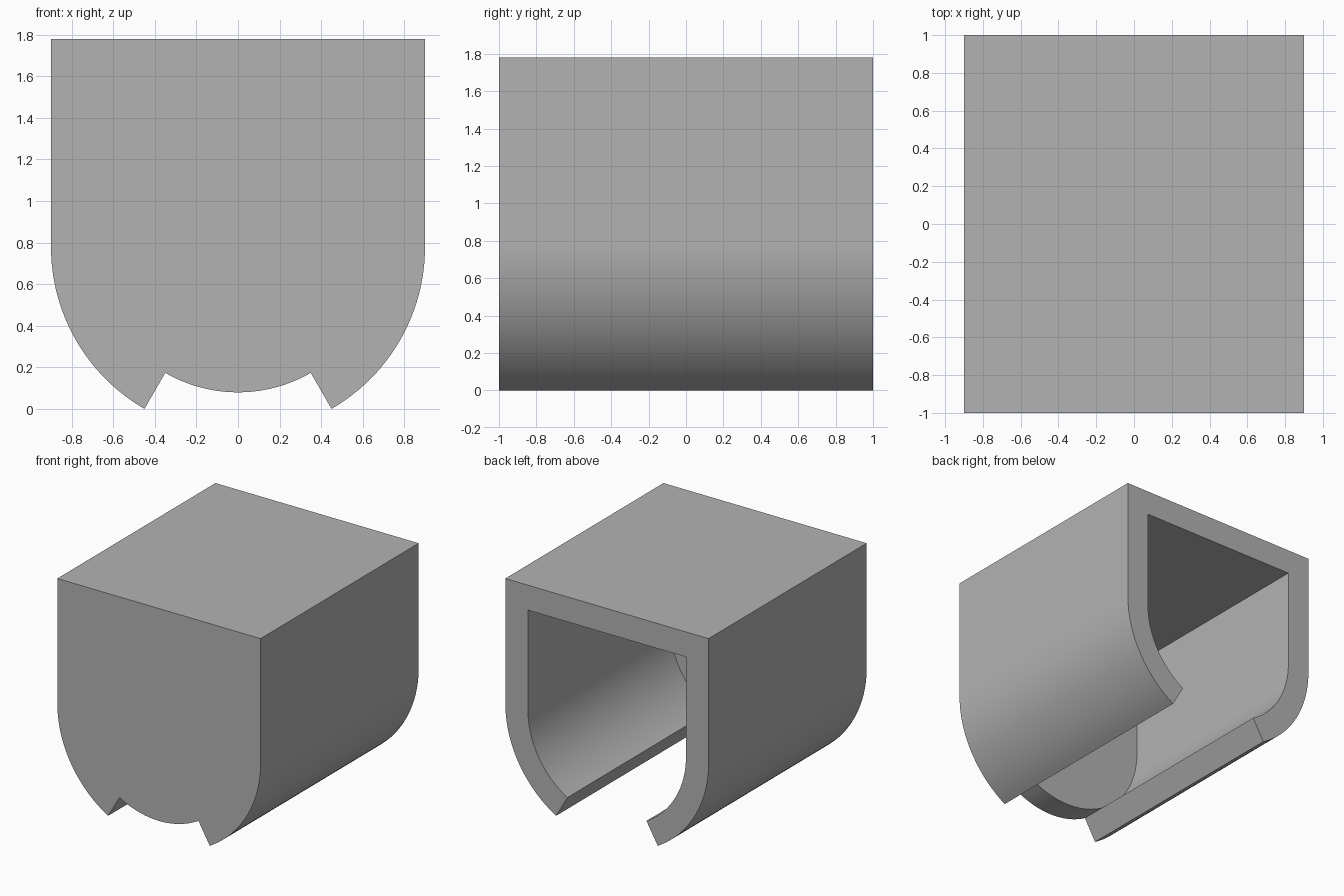
import bpy, bmesh, math

cube = bpy.data.objects.get("Cube")
if cube:
    bpy.data.objects.remove(cube, do_unlink=True)

OUTER, WALL, STRAIGHT = 0.9, 0.2, 1.0
INNER = OUTER - WALL
AXIS_Z = OUTER * math.cos(math.radians(30))   # height of the arc centre
FRONT, PLATE, BACK = -1.0, -1.0 + WALL, 1.0
STEPS = 24


def arc(radius, start, end):
    """Points from start to end degrees, measured from straight down."""
    angles = [math.radians(start + (end - start) * i / STEPS) for i in range(STEPS + 1)]
    return [(radius * math.sin(a), AXIS_Z - radius * math.cos(a)) for a in angles]


def wall_line(radius, top):
    """Open outline: right lip, up, across the roof and down to the other lip."""
    return arc(radius, 30, 90) + [(radius, top), (-radius, top)] + arc(radius, -90, -30)


bm = bmesh.new()


def place(points, y):
    return [bm.verts.new((x, y, z)) for x, z in points]


def loft(a, b):
    for i in range(len(a) - 1):
        bm.faces.new((a[i], a[i + 1], b[i + 1], b[i]))


outer_line = wall_line(OUTER, AXIS_Z + STRAIGHT)
inner_line = wall_line(INNER, AXIS_Z + STRAIGHT - WALL)
lip_line = arc(INNER, -30, 30)

outer_front, outer_back = place(outer_line, FRONT), place(outer_line, BACK)
inner_plate, inner_back = place(inner_line, PLATE), place(inner_line, BACK)
lip_front = place(lip_line, FRONT)
lip_plate = [inner_plate[-1]] + place(lip_line[1:-1], PLATE) + [inner_plate[0]]

# Outer skin, inner channel and underside of the end plate
loft(outer_front, outer_back)
loft(inner_plate, inner_back)
loft(lip_front, lip_plate)

# Closed front, inside of the end plate and open back rim
bm.faces.new(outer_front + lip_front)
bm.faces.new(inner_plate + lip_plate[1:-1])
bm.faces.new(outer_back + inner_back[::-1])

# Edges of the long slot
for end, lip in ((0, -1), (-1, 0)):
    bm.faces.new((outer_front[end], outer_back[end], inner_back[end],
                  inner_plate[end], lip_front[lip]))

bmesh.ops.recalc_face_normals(bm, faces=bm.faces[:])
mesh = bpy.data.meshes.new("channel_cap")
bm.to_mesh(mesh)
bm.free()

# Plain grey
grey = bpy.data.materials.new("plain_grey")
grey.use_nodes = True
colour = (0.45, 0.45, 0.45, 1)
grey.diffuse_color = colour
grey.node_tree.nodes["Principled BSDF"].inputs["Base Color"].default_value = colour
mesh.materials.append(grey)

cap = bpy.data.objects.new("channel_cap", mesh)
bpy.context.collection.objects.link(cap)
bpy.ops.object.select_all(action='DESELECT')
cap.select_set(True)
bpy.context.view_layer.objects.active = cap
bpy.ops.object.shade_smooth_by_angle(angle=math.radians(25))
